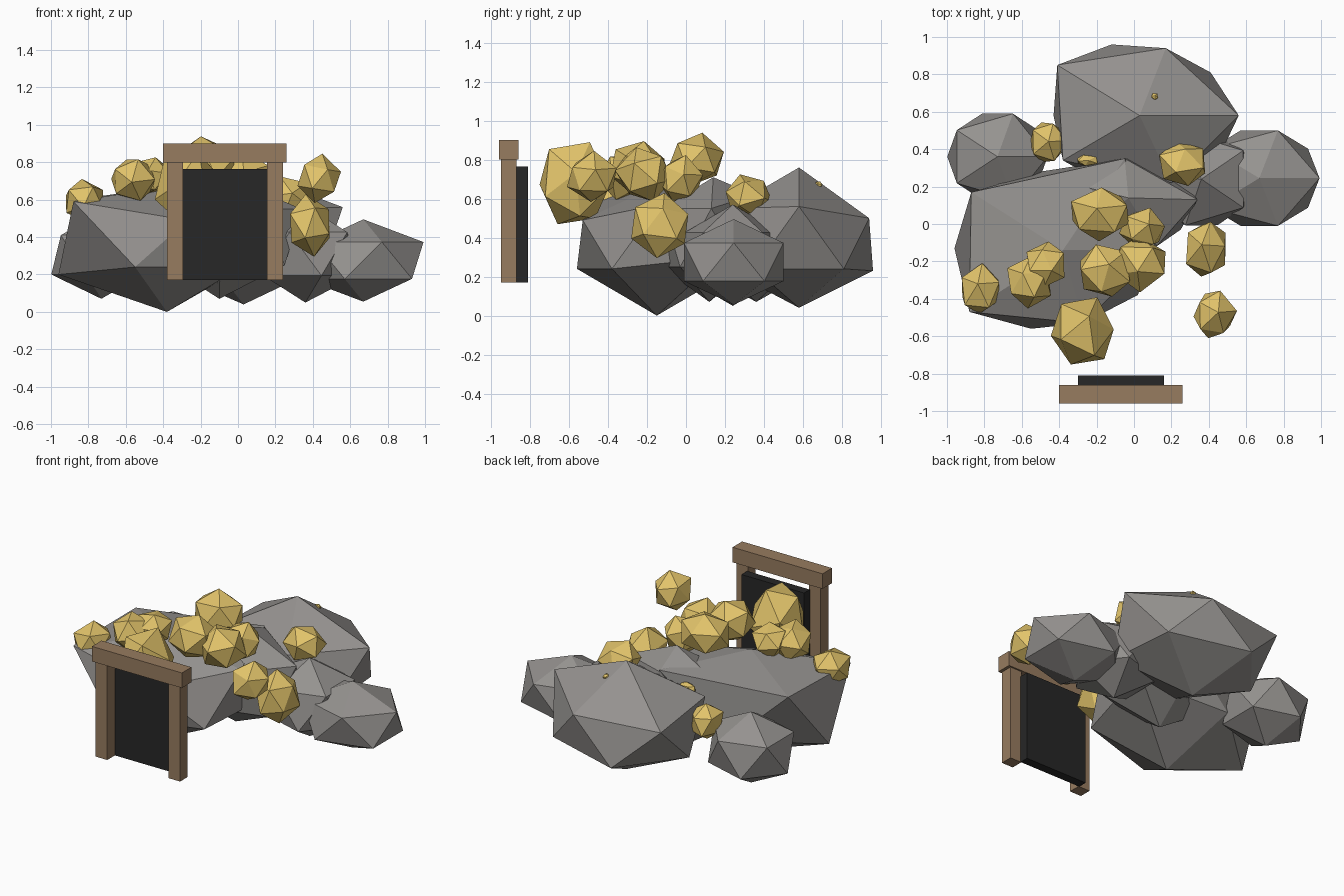
import bpy, bmesh, random
from mathutils import Vector, Matrix, Euler

cube = bpy.data.objects.get("Cube")
if cube:
    bpy.data.objects.remove(cube, do_unlink=True)

random.seed(7)


def material(name, rgb):
    m = bpy.data.materials.new(name)
    m.use_nodes = True
    m.diffuse_color = (*rgb, 1)
    m.node_tree.nodes["Principled BSDF"].inputs["Base Color"].default_value = (*rgb, 1)
    return m


stone = material("grey stone", (0.3, 0.288, 0.276))
gold = material("gold ore", (0.76, 0.55, 0.145))
wood = material("brown timber", (0.31, 0.2, 0.115))
dark = material("dark opening", (0.02, 0.02, 0.02))


def finish(name, bm, mat):
    bmesh.ops.recalc_face_normals(bm, faces=bm.faces)
    mesh = bpy.data.meshes.new(name)
    bm.to_mesh(mesh)
    bm.free()
    mesh.materials.append(mat)
    ob = bpy.data.objects.new(name, mesh)
    bpy.context.collection.objects.link(ob)
    return ob


def lump(name, centre, radii, mat, jitter=0.0, turn=(0, 0, 0)):
    """Twenty-sided lump, slightly irregular."""
    bm = bmesh.new()
    bmesh.ops.create_icosphere(bm, subdivisions=1, radius=1)
    spin = Euler(turn).to_matrix()
    for v in bm.verts:
        p = spin @ v.co * (1 + random.uniform(-jitter, jitter))
        v.co = Vector(centre) + Vector([a * r for a, r in zip(p, radii)])
    return finish(name, bm, mat)


def boulder(name, top, upper, lower, bottom):
    """Faceted boulder wrapped around two rings of corners and two tips."""
    bm = bmesh.new()
    for p in [top, *upper, *lower, bottom]:
        bm.verts.new(p)
    hull = bmesh.ops.convex_hull(bm, input=bm.verts)
    bmesh.ops.delete(bm, geom=hull["geom_interior"], context="VERTS")
    return finish(name, bm, stone)


def block(name, low, high, mat):
    low, high = Vector(low), Vector(high)
    bm = bmesh.new()
    bmesh.ops.create_cube(bm, size=1)
    bm.transform(Matrix.Translation((low + high) / 2) @ Matrix.Diagonal((*(high - low), 1)))
    return finish(name, bm, mat)


# Three big boulders
boulder("front_boulder", (-.38, -.14, .67),
        [(.12, -.14, .57), (-.05, .35, .63), (-.87, .17, .6), (-.88, -.47, .59), (-.27, -.53, .49)],
        [(-.96, -.13, .2), (-.55, -.56, .24), (.02, -.38, .24), (.14, .18, .3), (-.5, .28, .25)],
        (-.38, -.15, 0))
boulder("back_boulder", (.03, .58, .76),
        [(.56, .58, .56), (.17, .94, .5), (-.41, .85, .5), (-.38, .34, .54), (.2, .22, .55)],
        [(.41, .81, .24), (-.12, .96, .23), (-.43, .58, .24), (-.13, .2, .24), (.45, .35, .24)],
        (.03, .58, .04))
boulder("middle_boulder", (-.03, .14, .71),
        [(.34, .13, .55), (-.05, .35, .62), (-.35, .22, .6), (-.3, -.1, .5), (.12, -.12, .55)],
        [(.2, .3, .25), (-.1, .33, .25), (-.38, .12, .25), (-.1, -.13, .25), (.25, -.03, .25)],
        (-.1, .12, .07))

# Smaller boulders at the sides
lump("right_boulder", (-.73, .36, .305), (.3, .27, .235), stone)
lump("left_boulder", (.67, .245, .275), (.36, .3, .22), stone)
lump("left_inner_boulder", (.36, .24, .31), (.31, .29, .26), stone, turn=(0, 0, .63))

# Gold nuggets: centre, then radii
nuggets = [
    ((-.82, -.35, .59), (.11, .13, .11)),
    ((-.56, -.31, .71), (.12, .13, .12)),
    ((-.47, -.22, .73), (.11, .12, .1)),
    ((-.27, -.58, .67), (.17, .18, .22)),
    ((-.18, .06, .8), (.17, .14, .13)),
    ((.05, -.03, .7), (.12, .11, .12)),
    ((-.16, -.25, .76), (.15, .15, .14)),
    ((.03, -.21, .72), (.15, .14, .14)),
    ((.385, -.13, .46), (.12, .15, .15)),
    ((.43, -.48, .71), (.115, .13, .12)),
    ((.26, .32, .61), (.13, .12, .11)),
    ((-.46, .44, .435), (.1, .11, .11)),
    ((-.25, .34, .56), (.06, .03, .04)),
    ((.11, .68, .67), (.02, .02, .02)),
]
for i, (centre, radii) in enumerate(nuggets, 1):
    turn = [random.uniform(0, 6) for _ in range(3)]
    lump(f"gold_nugget_{i}", centre, [r * 1.07 for r in radii], gold, .08, turn)

# Timber mine entrance with a dark panel behind it
for side, x in (("right", -.38), ("left", .155)):
    block(f"{side}_post", (x, -.95, .17), (x + .085, -.87, .8), wood)
block("lintel_beam", (-.4, -.96, .8), (.26, -.86, .9), wood)
block("dark_doorway", (-.3, -.87, .17), (.16, -.81, .765), dark)
